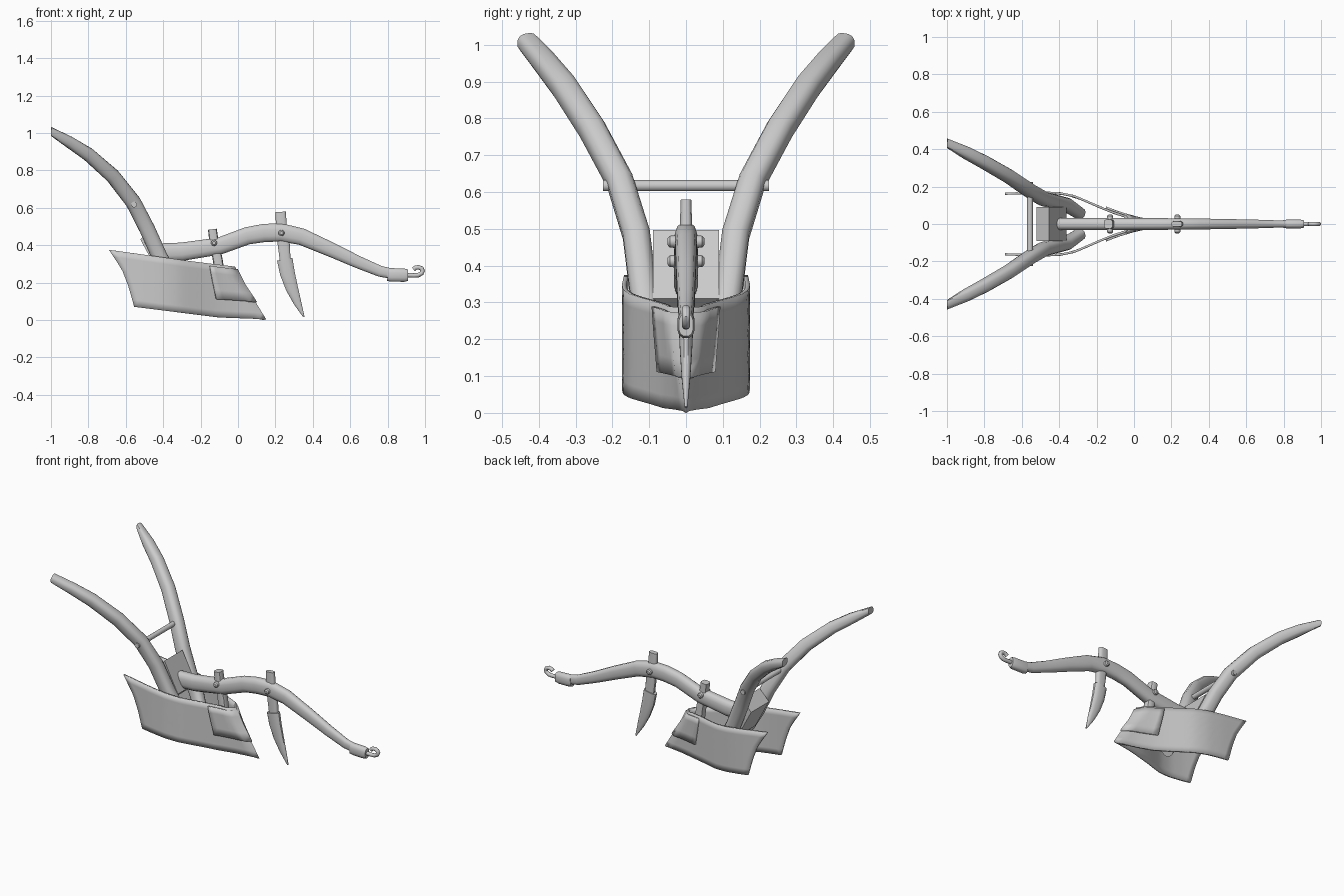
import bpy, bmesh, math
from mathutils import Vector

if "Cube" in bpy.data.objects:
    bpy.data.objects.remove(bpy.data.objects["Cube"])


def finish(name, bm, angle=40):
    bmesh.ops.recalc_face_normals(bm, faces=bm.faces[:])
    me = bpy.data.meshes.new(name)
    bm.to_mesh(me)
    bm.free()
    ob = bpy.data.objects.new(name, me)
    bpy.context.collection.objects.link(ob)
    bpy.ops.object.select_all(action='DESELECT')
    bpy.context.view_layer.objects.active = ob
    ob.select_set(True)
    bpy.ops.object.shade_smooth_by_angle(angle=math.radians(angle))
    return ob


def sweep(name, pts, sides=12, power=0.75, ref=(0, 1, 0)):
    """Skin rings along pts = (x, y, z, half width, half height), cut square at x = -1."""
    bm = bmesh.new()
    P = [Vector(p[:3]) for p in pts]
    rings = []
    for i, p in enumerate(pts):
        t = (P[min(i + 1, len(P) - 1)] - P[max(i - 1, 0)]).normalized()
        up = t.cross(Vector(ref)).normalized()
        side = up.cross(t)
        ring = []
        for k in range(sides):
            a = 2 * math.pi * (k + 0.5) / sides
            c, s = math.cos(a), math.sin(a)
            c = math.copysign(abs(c) ** power, c)
            s = math.copysign(abs(s) ** power, s)
            co = P[i] + side * c * p[3] + up * s * p[4]
            co.x = max(co.x, -1)
            ring.append(bm.verts.new(co))
        rings.append(ring)
    for a, b in zip(rings, rings[1:]):
        for k in range(sides):
            n = (k + 1) % sides
            bm.faces.new((a[k], a[n], b[n], b[k]))
    bm.faces.new(rings[0])
    bm.faces.new(rings[-1])
    return finish(name, bm)


def lerp(table, x):
    for (x0, y0), (x1, y1) in zip(table, table[1:]):
        if x <= x1:
            return y0 + (y1 - y0) * (x - x0) / (x1 - x0)
    return table[-1][1]


# moldboard surface: u runs nose to rear, v runs bottom to top
NOSE = [(0, .15), (.35, .09), (.7, .025), (1, -.015)]
REAR = [(0, -.555), (.35, -.585), (.65, -.62), (1, -.69)]
LOW = [(0, .004), (.35, .013), (.6, .035), (1, .07)]
HIGH = [(0, .285), (.36, .315), (1, .375)]
# half spread by x
SPREAD = [(-.69, .168), (-.5, .174), (-.4, .171), (-.32, .155), (-.25, .126),
          (-.18, .095), (-.1, .063), (0, .033), (.15, .002)]


def board_point(u, v, off=0):
    x0, x1 = lerp(NOSE, v), lerp(REAR, v)
    lo, hi = lerp(LOW, u), lerp(HIGH, u)
    x = x0 + (x1 - x0) * u
    y = lerp(SPREAD, x) * min(1, u * 20)
    return Vector((x + off, y + off * min(1, u * 20), lo + (hi - lo) * v))


def wrap(name, us, vs, off, thick, shrink=0):
    """Sheet wrapped round the nose on both sides; shrink shortens the upper rows."""
    bm = bmesh.new()
    grid = []
    for v in vs:
        row = []
        for u in [-u for u in reversed(us) if u > 0] + us:
            p = board_point(abs(u) * (1 - shrink * v), v, off)
            row.append(bm.verts.new((p.x, math.copysign(p.y, u), p.z)))
        grid.append(row)
    for a, b in zip(grid, grid[1:]):
        for k in range(len(a) - 1):
            bm.faces.new((a[k], a[k + 1], b[k + 1], b[k]))
    ob = finish(name, bm)
    if sum(f.normal.x for f in ob.data.polygons) < 0:
        ob.data.flip_normals()
    m = ob.modifiers.new("thickness", 'SOLIDIFY')
    m.thickness, m.offset = thick, -1


wrap("moldboard", [i / 20 for i in range(21)], [i / 8 for i in range(9)], 0, .012)
wrap("share_plate", [i * .062 for i in range(7)], [.33, .5, .66, .82, .95], .008, .012, .43)

# beam and its end socket
sweep("beam", [(-.43, 0, .36, .034, .05), (-.3, 0, .365, .034, .05), (-.1, 0, .395, .034, .047),
               (.05, 0, .45, .032, .048), (.14, 0, .465, .032, .05), (.23, 0, .468, .031, .05),
               (.34, 0, .445, .03, .046), (.5, 0, .375, .027, .04), (.64, 0, .31, .024, .034),
               (.76, 0, .26, .02, .03), (.86, 0, .24, .018, .027)])
sweep("beam_socket", [(.80, 0, .243, .022, .035), (.82, 0, .241, .024, .037),
                      (.89, 0, .239, .024, .036), (.91, 0, .239, .02, .031)])

# draft hook
hook = [(.89, .24), (.94, .238), (.962, .239)]
hook += [(.962 + .026 * math.cos(math.radians(a)), .262 + .02 * math.sin(math.radians(a)))
         for a in (-40, 0, 40, 80, 120)]
hook.append((.938, .27))
sweep("draft_hook", [(x, 0, z, .012, .012) for x, z in hook], 10, 1)

# handles, one each side
for side, name in ((1, "handle_left"), (-1, "handle_right")):
    path = [(-1.013, .432, 1.008, .028, .026), (-.9, .382, .95, .033, .032),
            (-.8, .33, .885, .036, .037), (-.67, .255, .77, .037, .04),
            (-.56, .18, .63, .037, .042), (-.485, .135, .485, .038, .043),
            (-.42, .117, .34, .038, .043), (-.365, .105, .24, .036, .042),
            (-.29, .055, .13, .03, .036)]
    sweep(name, [(x, y * side, z, w, h) for x, y, z, w, h in path])

# rod between the handles
sweep("cross_rod", [(-.556, y, .617, .0155, .0155) for y in (-.225, .225)], 12, 1, (1, 0, 0))

# slanted block joining the handles behind the beam
bm = bmesh.new()
prof = [(-.522, .43), (-.455, .497), (-.36, .31), (-.425, .25)]
ends = [[bm.verts.new((x, y, z)) for x, z in prof] for y in (-.09, .09)]
for k in range(4):
    n = (k + 1) % 4
    bm.faces.new((ends[0][k], ends[0][n], ends[1][n], ends[1][k]))
bm.faces.new(ends[0])
bm.faces.new(ends[1])
finish("joining_block", bm, 20)

# knife coulter: shank, then curved tapering blade
sweep("coulter_shank", [(.228, 0, .578, .015, .028), (.232, 0, .50, .017, .03),
                        (.245, 0, .40, .017, .033), (.255, 0, .29, .016, .028)], 12, .6)
sweep("coulter_blade", [(.25, 0, .325, .022, .043), (.264, 0, .25, .021, .041),
                        (.288, 0, .17, .017, .034), (.317, 0, .095, .012, .022),
                        (.352, 0, .016, .004, .004)], 12, .8)

# standard holding the share to the beam
sweep("standard", [(-.137, 0, .485, .025, .024), (-.13, 0, .43, .025, .025),
                   (-.108, 0, .32, .025, .027), (-.095, 0, .22, .025, .027)], 12, .6)

# through bolts
for name, x, z in (("standard_bolt", -.128, .412), ("coulter_bolt", .232, .465)):
    sweep(name, [(x, y, z, r, r) for y, r in ((-.05, .009), (-.044, .016), (-.026, .017),
                                              (.026, .017), (.044, .016), (.05, .009))],
          10, 1, (1, 0, 0))
